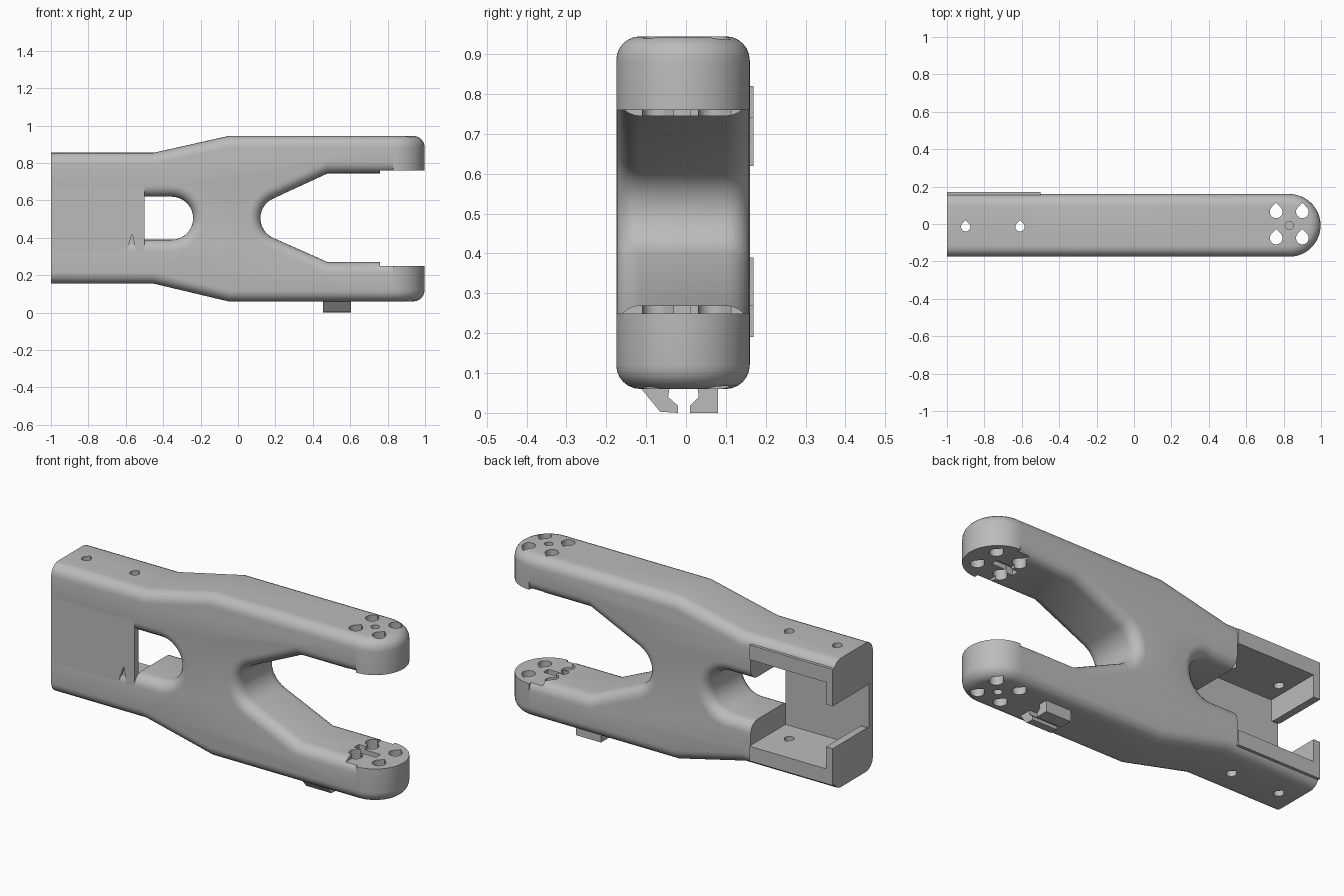
import bpy, bmesh, math
from mathutils import Vector

if "Cube" in bpy.data.objects:
    bpy.data.objects.remove(bpy.data.objects["Cube"], do_unlink=True)

FRONT, BACK, MID, TIP_X = -0.175, 0.16, -0.0075, 0.83
SIDE_R = 0.06

grey = bpy.data.materials.new("plain_grey")
grey.use_nodes = True
grey.diffuse_color = (0.5, 0.5, 0.5, 1)
grey.node_tree.nodes["Principled BSDF"].inputs["Base Color"].default_value = grey.diffuse_color


def arc(cx, cy, r, start, end, steps):
    angles = [math.radians(start + (end - start) * i / steps) for i in range(steps + 1)]
    return [(cx + r * math.cos(a), cy + r * math.sin(a)) for a in angles]


def rect(a0, a1, b0, b1):
    return [(a0, b0), (a1, b0), (a1, b1), (a0, b1)]


def prism(name, pts, axis, lo, hi, radius=0, pick=None):
    """Extrude a profile along an axis and round the picked edges."""
    place = {"x": lambda p, d: Vector((d, p[0], p[1])),
             "y": lambda p, d: Vector((p[0], d, p[1])),
             "z": lambda p, d: Vector((p[0], p[1], d))}[axis]
    bm = bmesh.new()
    base = bm.faces.new([bm.verts.new(place(p, lo)) for p in pts])
    out = bmesh.ops.extrude_face_region(bm, geom=[base])
    moved = [g for g in out["geom"] if isinstance(g, bmesh.types.BMVert)]
    bmesh.ops.translate(bm, verts=moved, vec=place((0, 0), hi - lo))
    bmesh.ops.recalc_face_normals(bm, faces=bm.faces)
    if radius:
        edges = [e for e in bm.edges if pick(e.verts[0].co, e.verts[1].co)]
        bmesh.ops.bevel(bm, geom=edges, offset=radius, segments=6, profile=0.5,
                        affect="EDGES", clamp_overlap=False)
    mesh = bpy.data.meshes.new(name)
    bm.to_mesh(mesh)
    bm.free()
    mesh.materials.append(grey)
    obj = bpy.data.objects.new(name, mesh)
    bpy.context.collection.objects.link(obj)
    return obj


def activate(obj):
    bpy.ops.object.select_all(action="DESELECT")
    obj.select_set(True)
    bpy.context.view_layer.objects.active = obj


def cut(targets, cutter):
    cutter.hide_render = True
    for obj in targets:
        activate(obj)
        mod = obj.modifiers.new("cut", "BOOLEAN")
        mod.operation, mod.solver, mod.object = "DIFFERENCE", "EXACT", cutter
        bpy.ops.object.modifier_apply(modifier=mod.name)
    bpy.data.objects.remove(cutter, do_unlink=True)


# Forked body with a rounded slot at the rear end
outline = [(-1, 0.155), (-0.45, 0.155), (-0.05, 0.06), (TIP_X, 0.06), (TIP_X, 0.27), (0.48, 0.27)]
outline += arc(0.235, 0.505, 0.115, 245, 115, 16)
outline += [(0.48, 0.745), (TIP_X, 0.745), (TIP_X, 0.945), (-0.05, 0.945), (-0.45, 0.855),
            (-1, 0.855), (-1, 0.62)]
outline += arc(-0.355, 0.505, 0.115, 90, -90, 18)
outline += [(-1, 0.39)]


def outline_edge(a, b):
    at_end = abs(a.x - b.x) < 1e-5 and (a.x < -0.99 or abs(a.x - TIP_X) < 1e-5)
    return abs(a.y - b.y) < 1e-5 and not at_end


body = prism("fork_body", outline, "y", FRONT, BACK, SIDE_R, outline_edge)

# Raised back rims and the front cover of the mounting pocket
rims = [prism("lower_back_rim", rect(-1, -0.5, 0.19, 0.39), "y", 0.09, 0.17),
        prism("upper_back_rim", rect(-1, -0.5, 0.62, 0.82), "y", 0.09, 0.17)]
cover = prism("front_cover", rect(-1, -0.5, 0.215, 0.795), "y", FRONT, -0.14)

# Half round tips of both arms
half_disc = arc(TIP_X, MID, (BACK - FRONT) / 2, -90, 90, 32)


def tip(name, inner, outer):
    def rounded(a, b):
        flat = abs(a.x - b.x) < 1e-5 and abs(a.x - TIP_X) < 1e-5
        return abs(a.z - outer) < 1e-5 and abs(b.z - outer) < 1e-5 and not flat
    lo, hi = sorted((inner, outer))
    return prism(name, half_disc, "z", lo, hi, SIDE_R, rounded)


tips = [tip("lower_arm_tip", 0.25, 0.06), tip("upper_arm_tip", 0.76, 0.945)]

# Recessed pads inside the arm ends, each with a cable groove
cut([body], prism("pad_cutter", rect(0.76, 0.9, -0.3, 0.3), "z", 0.25, 0.76))
cut([body] + tips, prism("groove_cutter", rect(0.72, 0.85, -0.03, 0.01), "z", 0.225, 0.785))

# Mounting pocket, open towards the back
cut([body] + rims, prism("pocket_cutter", rect(-0.96, -0.5, 0.27, 0.74), "y", -0.14, 0.3))


# Teardrop screw holes
def teardrop(x, y, r):
    return arc(x, y, r, 135, 405, 15) + [(x, y + r * 1.42)]


for x in (0.76, 0.9):
    for y in (-0.075, 0.065):
        cut([body] + tips, prism("tip_hole_cutter", teardrop(x, y, 0.034), "z", -0.1, 1.1))
for lo, hi in ((-0.1, 0.1), (0.9, 1.1)):
    cut([body] + tips, prism("centre_hole_cutter", arc(TIP_X, MID, 0.022, 0, 342, 19), "z", lo, hi))
for x in (-0.9, -0.61):
    cut([body], prism("mount_hole_cutter", teardrop(x, -0.015, 0.025), "z", -0.1, 1.1))

# Arrow shaped notch in the cover
arrow = [(-0.63, 0.23), (-0.585, 0.3), (-0.525, 0.23), (-0.565, 0.42)]
cut([cover], prism("arrow_cutter", arrow, "y", -0.3, -0.163))

# Cable clip below the lower arm
hooks = {"front_clip_hook": [(-0.12, 0.07), (-0.065, 0.003), (-0.02, 0), (-0.02, 0.018),
                             (-0.045, 0.04), (-0.04, 0.07)],
         "back_clip_hook": [(0.08, 0.07), (0.08, 0), (0.01, 0), (0.01, 0.018),
                            (0.032, 0.04), (0.028, 0.07)]}
clips = [prism(name, pts, "x", 0.455, 0.605) for name, pts in hooks.items()]

for obj in [body, cover] + rims + tips + clips:
    activate(obj)
    bpy.ops.object.shade_smooth_by_angle(angle=math.radians(30))
